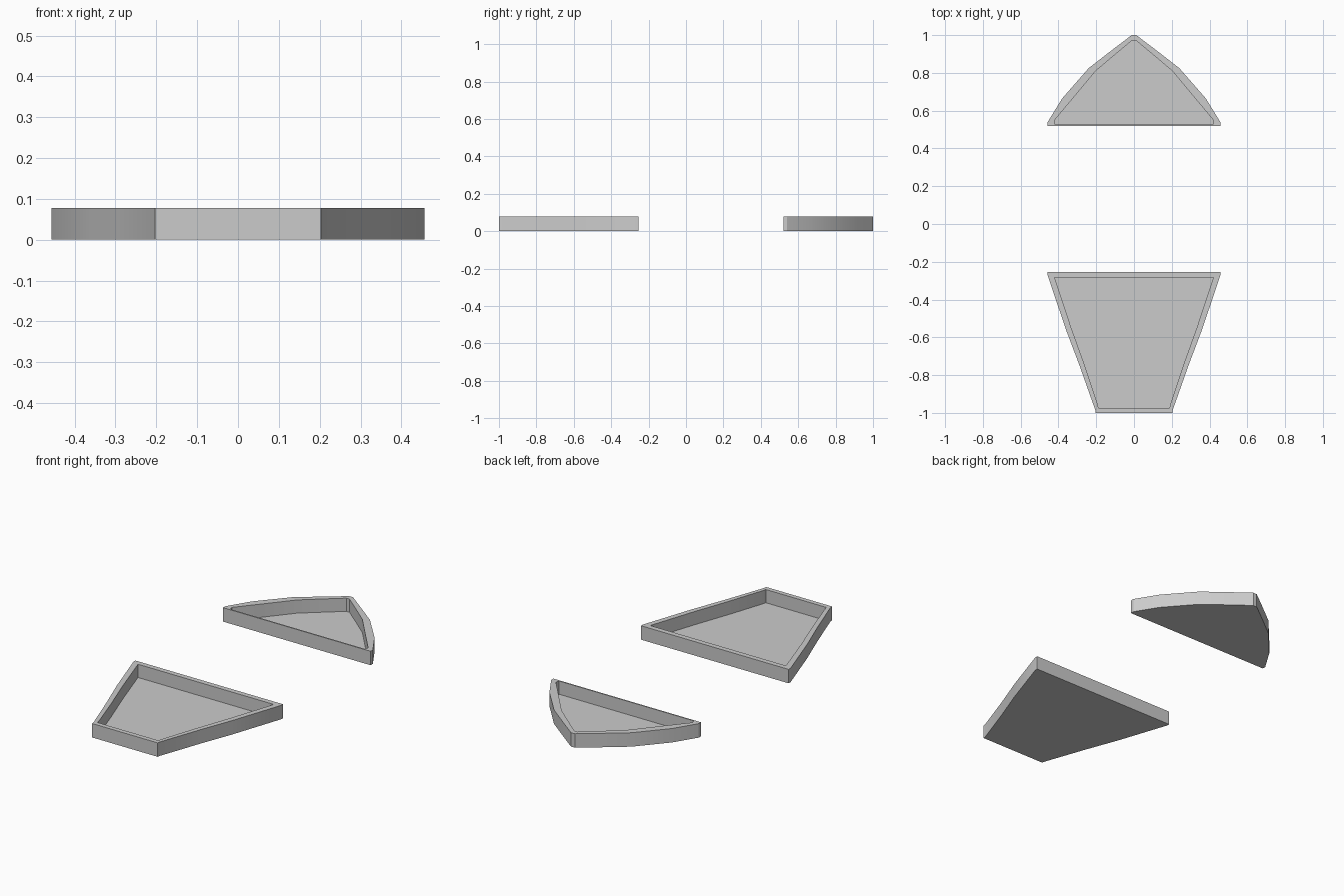
import bpy, bmesh, math

if "Cube" in bpy.data.objects:
    bpy.data.objects.remove(bpy.data.objects["Cube"])

HEIGHT, FLOOR = 0.078, 0.004


def tray(name, outer_half, inner_half):
    """Open tray from right-hand half outlines, mirrored across x = 0."""
    bm = bmesh.new()

    def ring(half, z):
        pts = half + [(-x, y) for x, y in reversed(half)]
        return [bm.verts.new((x, y, z)) for x, y in pts]

    rings = [ring(outer_half, 0), ring(outer_half, HEIGHT),
             ring(inner_half, HEIGHT), ring(inner_half, FLOOR)]
    # outer wall, rim and inner wall
    for a, b in zip(rings, rings[1:]):
        n = len(a)
        for i in range(n):
            j = (i + 1) % n
            bm.faces.new((a[i], a[j], b[j], b[i]))
    # underside and floor
    bm.faces.new(rings[0])
    bm.faces.new(rings[-1])
    bmesh.ops.recalc_face_normals(bm, faces=bm.faces[:])
    mesh = bpy.data.meshes.new(name)
    bm.to_mesh(mesh)
    bm.free()
    obj = bpy.data.objects.new(name, mesh)
    bpy.context.collection.objects.link(obj)
    bpy.ops.object.select_all(action='DESELECT')
    obj.select_set(True)
    bpy.context.view_layer.objects.active = obj
    bpy.ops.object.shade_smooth_by_angle(angle=math.radians(30))


# Pointed tray at the back
tray("pointed_tray",
     [(0.012, 1.0), (0.115, 0.922), (0.24, 0.825), (0.38, 0.665), (0.457, 0.54), (0.457, 0.52)],
     [(0.010, 0.972), (0.105, 0.893), (0.203, 0.81), (0.312, 0.679), (0.422, 0.548), (0.417, 0.527)])

# Tapered tray at the front
tray("tapered_tray",
     [(0.457, -0.255), (0.457, -0.272), (0.36, -0.56), (0.29, -0.745), (0.205, -0.985), (0.203, -1.0)],
     [(0.42, -0.284), (0.415, -0.3), (0.332, -0.55), (0.262, -0.745), (0.192, -0.955), (0.188, -0.974)])
